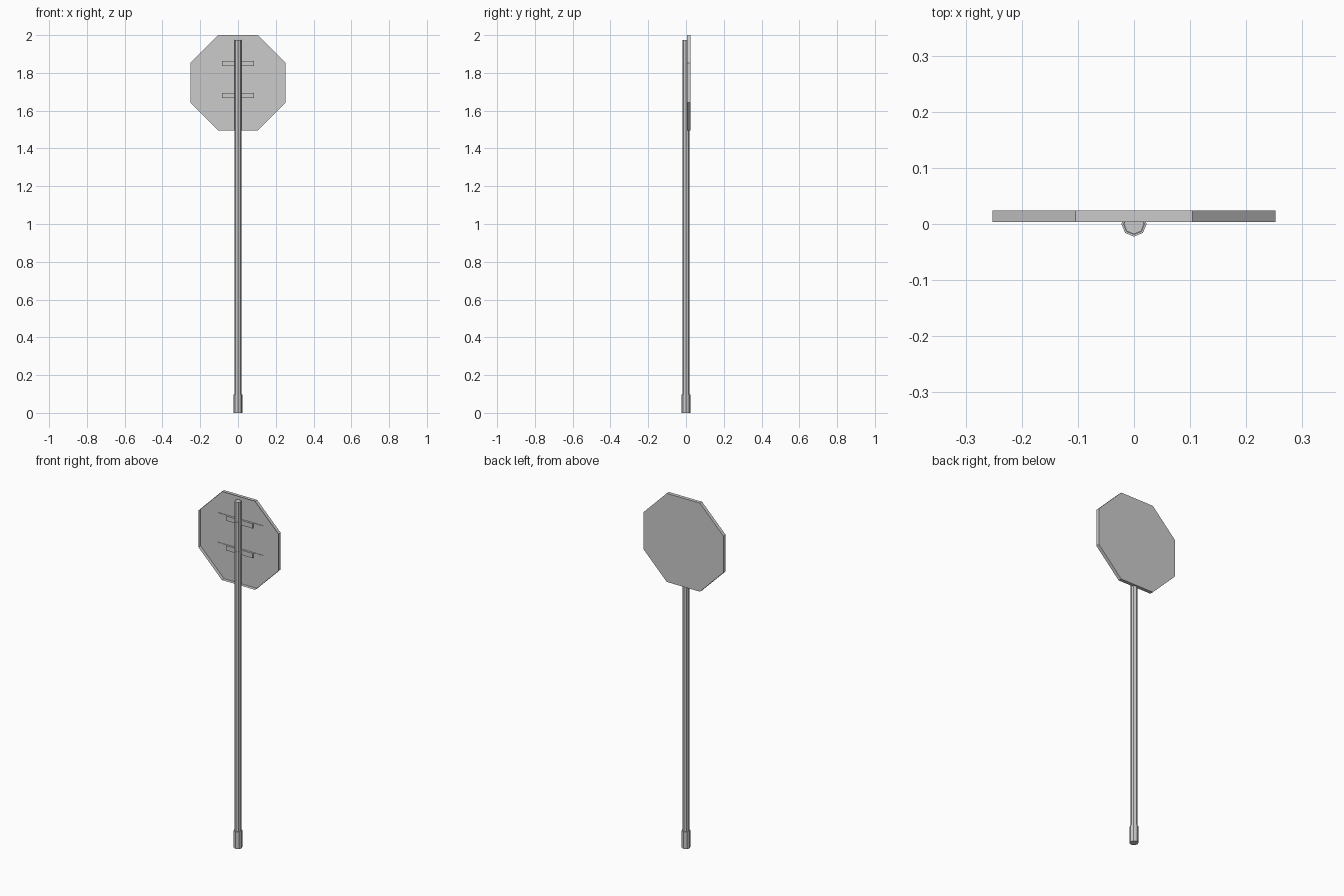
import bpy
import bmesh
from math import pi, cos, sin, tan

cube = bpy.data.objects.get("Cube")
if cube:
    bpy.data.objects.remove(cube, do_unlink=True)

grey = bpy.data.materials.new("galvanised grey")
grey.use_nodes = True
colour = (0.6, 0.6, 0.6, 1)
grey.diffuse_color = colour
grey.node_tree.nodes["Principled BSDF"].inputs["Base Color"].default_value = colour


def finish(name, bm):
    bmesh.ops.recalc_face_normals(bm, faces=bm.faces)
    mesh = bpy.data.meshes.new(name)
    bm.to_mesh(mesh)
    bm.free()
    mesh.materials.append(grey)
    obj = bpy.data.objects.new(name, mesh)
    bpy.context.collection.objects.link(obj)
    return obj


def tube(name, radius, z0, z1):
    """Closed eight-sided upright post with a corner towards the front."""
    bm = bmesh.new()
    bmesh.ops.create_cone(bm, cap_ends=True, segments=8, radius1=radius,
                          radius2=radius, depth=z1 - z0)
    bmesh.ops.translate(bm, verts=bm.verts, vec=(0, 0, (z0 + z1) / 2))
    return finish(name, bm)


def box(name, half_width, y0, y1, z0, z1):
    bm = bmesh.new()
    bmesh.ops.create_cube(bm, size=1)
    for v in bm.verts:
        v.co = (v.co.x * 2 * half_width,
                y1 if v.co.y > 0 else y0,
                z1 if v.co.z > 0 else z0)
    return finish(name, bm)


# Sign panel: flat octagonal sheet with a thin rim folded towards the post
bm = bmesh.new()
half, centre = 0.2525, 1.7475
radius = half / cos(pi / 8)
corners = [(radius * cos(pi / 8 + i * pi / 4),
            centre + radius * sin(pi / 8 + i * pi / 4)) for i in range(8)]
back = [bm.verts.new((x, 0.024, z)) for x, z in corners]
rim = [bm.verts.new((x, 0.004, z)) for x, z in corners]
bm.faces.new(back)
for i in range(8):
    j = (i + 1) % 8
    bm.faces.new((back[i], back[j], rim[j], rim[i]))
finish("sign_panel", bm)

# Post and its ground sleeve
tube("post", 0.018, 0.05, 1.975)
tube("base_sleeve", 0.0225, 0, 0.097)

# Two brackets: long strip on the sheet, shorter bar, and clamp round the post
for label, z in (("upper", 1.849), ("lower", 1.68)):
    box(label + "_bracket_strip", 0.145, 0.021, 0.0238, z - 0.016, z + 0.014)
    box(label + "_bracket_bar", 0.084, 0.012, 0.021, z - 0.013, z + 0.014)
    tube(label + "_post_clamp", 0.0195, z - 0.012, z + 0.013)
